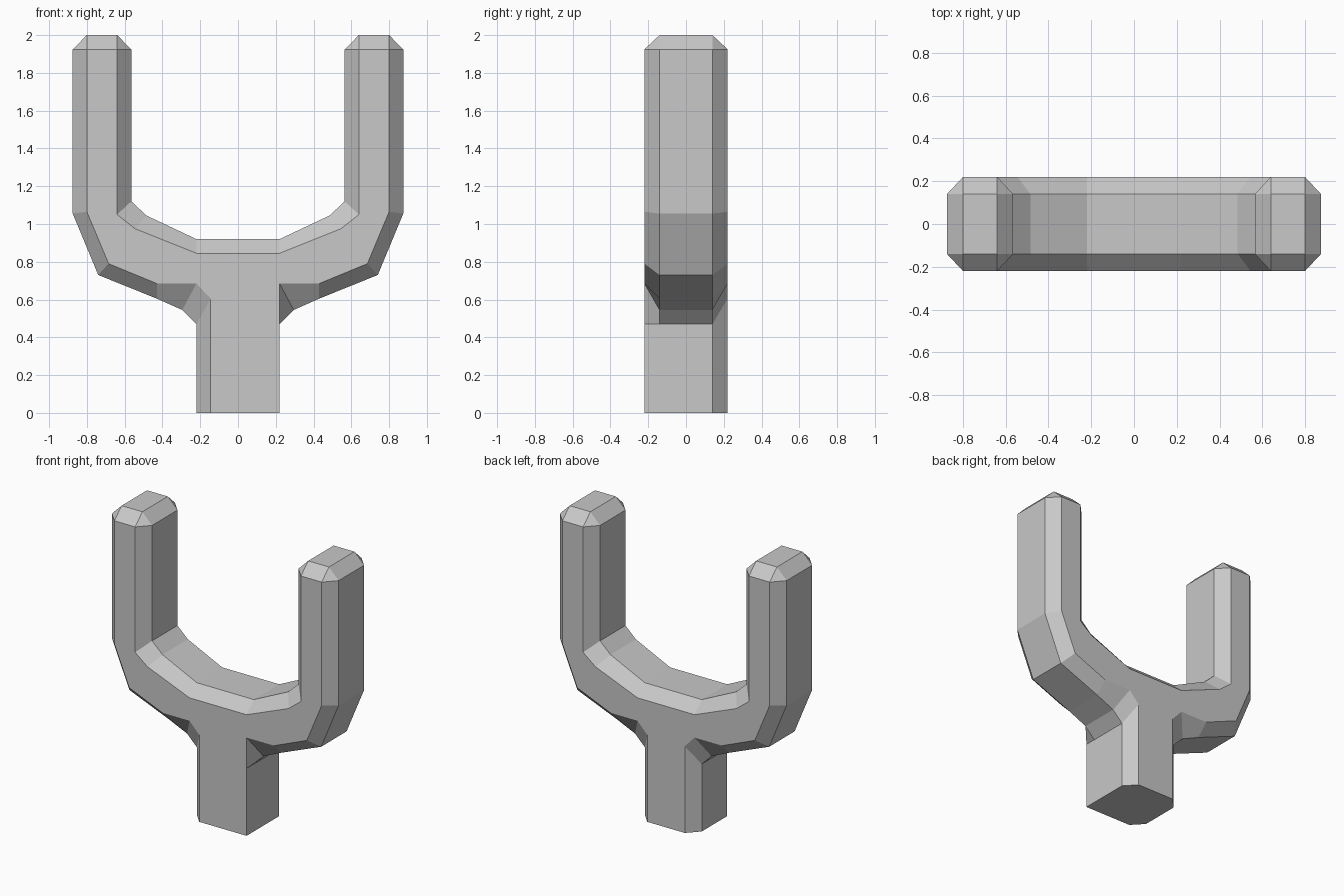
import bpy
import bmesh

cube = bpy.data.objects.get("Cube")
if cube:
    bpy.data.objects.remove(cube, do_unlink=True)

# Plain grey material
grey = bpy.data.materials.new("plain grey")
grey.use_nodes = True
colour = (0.58, 0.58, 0.58, 1)
grey.diffuse_color = colour
grey.node_tree.nodes["Principled BSDF"].inputs["Base Color"].default_value = colour

DEPTH, FACE_DEPTH = 0.14, 0.22

# Left half of the silhouette: stem, crotch, prong, tip, inner curve
side = [(0.22, 0), (0.22, 0.47), (0.295, 0.545), (0.43, 0.605), (0.74, 0.73),
        (0.875, 1.055), (0.875, 1.925), (0.80, 2.0), (0.64, 2.0),
        (0.565, 1.925), (0.565, 1.12), (0.485, 1.045), (0.22, 0.92)]

# Matching half of the flat front and back faces, inset by the chamfer
face = [(0.145, 0), (0.145, 0.605), (0.22, 0.685), (0.43, 0.685), (0.685, 0.79),
        (0.80, 1.065), (0.80, 1.925), (0.80, 1.925), (0.64, 1.925),
        (0.64, 1.925), (0.64, 1.05), (0.545, 0.975), (0.22, 0.845)]

# The front left stem edge is left sharp
sharp_face = [(0.22, 0), (0.22, 0.47), (0.22, 0.685)] + face[3:]


def loop(bm, left, right, y):
    """Closed outline from a left half and a mirrored right half."""
    points = left + [(-x, z) for x, z in reversed(right)]
    return [bm.verts.new((x, y, z)) for x, z in points]


bm = bmesh.new()
rings = [loop(bm, sharp_face, face, -FACE_DEPTH),
         loop(bm, side, side, -DEPTH),
         loop(bm, side, side, DEPTH),
         loop(bm, face, face, FACE_DEPTH)]

# Chamfers and side walls between neighbouring outlines
for a, b in zip(rings, rings[1:]):
    for i in range(len(a)):
        bm.faces.new((a[i - 1], a[i], b[i], b[i - 1]))

# Front and back faces
bm.faces.new(rings[0])
bm.faces.new(rings[-1])

# Close the corners of the prong tips
bmesh.ops.remove_doubles(bm, verts=bm.verts, dist=0.0005)
bmesh.ops.recalc_face_normals(bm, faces=bm.faces)

mesh = bpy.data.meshes.new("forked_post")
bm.to_mesh(mesh)
bm.free()
mesh.materials.append(grey)
post = bpy.data.objects.new("forked_post", mesh)
bpy.context.collection.objects.link(post)
